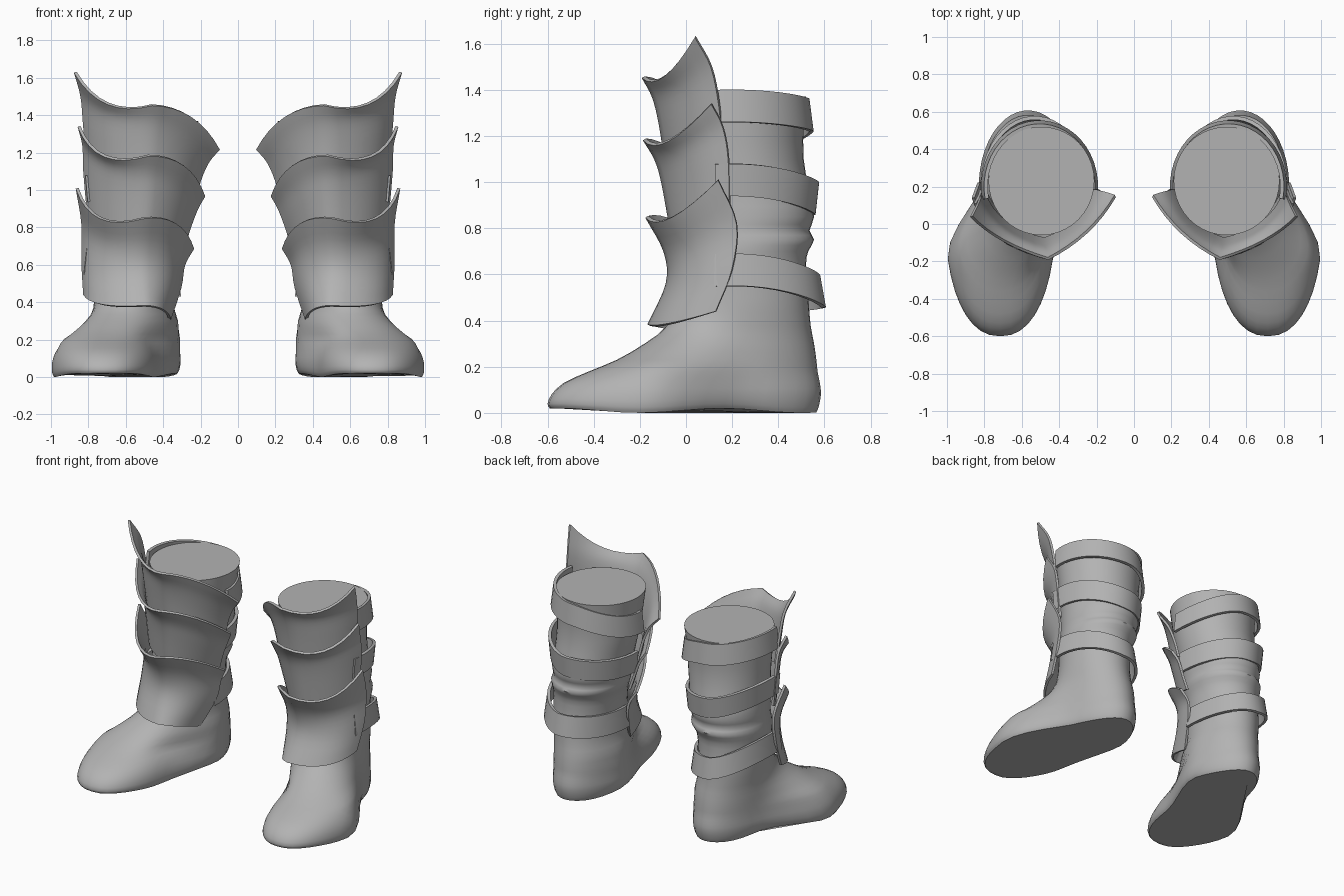
import bpy
import bmesh
from math import sin, cos, pi, radians
from mathutils import Vector

cube = bpy.data.objects.get("Cube")
if cube:
    bpy.data.objects.remove(cube, do_unlink=True)

grey = bpy.data.materials.new("plain grey")
grey.use_nodes = True
grey.diffuse_color = (0.45, 0.45, 0.45, 1)
grey.node_tree.nodes["Principled BSDF"].inputs["Base Color"].default_value = (0.45, 0.45, 0.45, 1)


def clamp(t):
    return max(0.0, min(1.0, t))


def lerp(a, b, t):
    return a + (b - a) * t


def spline(points, t):
    """Smooth curve through the points, t from zero to one."""
    pts = [Vector(p) for p in points]
    last = len(pts) - 1
    i = min(int(t * last), last - 1)
    f = t * last - i
    p1, p2 = pts[i], pts[i + 1]
    p0 = pts[i - 1] if i else p1 * 2 - p2
    p3 = pts[i + 2] if i + 2 <= last else p2 * 2 - p1
    return p1 + f / 2 * ((p2 - p0) + f * ((2 * p0 - 5 * p1 + 4 * p2 - p3)
                         + f * (3 * p1 - p0 - 3 * p2 + p3)))


def build(name, rows, closed=False, thickness=0.0):
    """Skin a grid of points, thicken it, mirror it to the other foot."""
    bm = bmesh.new()
    grid = [[bm.verts.new(p) for p in row] for row in rows]
    for a, b in zip(grid, grid[1:]):
        for j in range(len(a) if closed else len(a) - 1):
            k = (j + 1) % len(a)
            bm.faces.new((a[j], a[k], b[k], b[j]))
    if closed:
        bm.faces.new(grid[0][::-1])
        bm.faces.new(grid[-1])
        bmesh.ops.recalc_face_normals(bm, faces=bm.faces)
    mesh = bpy.data.meshes.new(name)
    bm.to_mesh(mesh)
    bm.free()
    mesh.materials.append(grey)
    obj = bpy.data.objects.new(name, mesh)
    bpy.context.collection.objects.link(obj)
    bpy.ops.object.select_all(action="DESELECT")
    obj.select_set(True)
    bpy.context.view_layer.objects.active = obj
    if thickness:
        solid = obj.modifiers.new("thickness", "SOLIDIFY")
        solid.thickness = thickness
        solid.offset = 0
    obj.modifiers.new("other foot", "MIRROR").use_mirror_merge = False
    for mod in list(obj.modifiers):
        bpy.ops.object.modifier_apply(modifier=mod.name)
    bpy.ops.object.shade_smooth_by_angle(angle=radians(50))


# Boot body: level slices as (height, front y, back y, half width, leg centre x)
slices = [
    (0.00, -0.59, 0.565, 0.28, 0.55), (0.025, -0.60, 0.575, 0.292, 0.55),
    (0.08, -0.58, 0.585, 0.292, 0.55), (0.13, -0.53, 0.58, 0.28, 0.55),
    (0.18, -0.42, 0.57, 0.265, 0.55), (0.23, -0.30, 0.565, 0.25, 0.55),
    (0.30, -0.18, 0.555, 0.235, 0.55), (0.38, -0.08, 0.54, 0.215, 0.56),
    (0.50, -0.03, 0.53, 0.212, 0.56), (0.64, -0.01, 0.52, 0.22, 0.555),
    (0.70, -0.01, 0.53, 0.23, 0.55), (0.75, -0.01, 0.555, 0.238, 0.54),
    (0.79, -0.01, 0.535, 0.235, 0.535), (0.85, -0.01, 0.555, 0.242, 0.53),
    (0.95, -0.02, 0.535, 0.245, 0.52), (1.10, -0.03, 0.51, 0.26, 0.505),
    (1.25, -0.05, 0.51, 0.272, 0.50), (1.37, -0.06, 0.52, 0.283, 0.495),
]


def boot_slice(t, sides=40):
    z, front, back = spline([s[:3] for s in slices], t)
    half, leg_x = spline([s[3:] for s in slices], t)
    on_leg = clamp((z - 0.2) / 0.25)
    heel = lerp(0.87, 0.96, clamp(z / 0.2))
    ring = []
    for n in range(sides):
        ang = 2 * pi * n / sides
        y = lerp(front, back, (1 + cos(ang)) / 2)
        turn = clamp((0.3 - y) / 0.5)
        turn = turn * turn * (3 - 2 * turn)
        width = half * lerp(lerp(heel, 1, turn), 1, on_leg)
        blunt = lerp(lerp(1, 0.87, turn), 1, on_leg)
        side = 1 if sin(ang) > 0 else -1
        x = lerp(0.54 + 0.175 * turn, leg_x, on_leg)
        x += side * width * abs(sin(ang)) ** blunt
        lift = 0.01 * (1 - cos(2 * pi * (y + 0.2) / 0.7)) * max(0, 1 - z / 0.1)
        ring.append((x, y, z + lift))
    return ring


count = 2 * (len(slices) - 1)
build("boots", [boot_slice(n / count) for n in range(count + 1)], closed=True)


# Shin plates: inner edge, front ridge and outer edge curves from top to bottom,
# then how far the sides bow out at the top and at the bottom
plates = {
    "upper_shin_plates": (
        [(0.10, 0.15, 1.22), (0.16, 0.17, 1.15), (0.205, 0.18, 1.05), (0.23, 0.19, 0.94)],
        [(0.46, -0.185, 1.455), (0.47, -0.14, 1.37), (0.48, -0.11, 1.25), (0.48, -0.08, 1.05)],
        [(0.87, 0.04, 1.63), (0.835, 0.11, 1.5), (0.82, 0.145, 1.33), (0.80, 0.16, 1.15)],
        0.3, 0.55),
    "middle_shin_plates": (
        [(0.18, 0.18, 0.97), (0.22, 0.20, 0.90), (0.255, 0.20, 0.81), (0.29, 0.21, 0.70)],
        [(0.48, -0.18, 1.185), (0.49, -0.13, 1.1), (0.49, -0.10, 1.0), (0.50, -0.06, 0.78)],
        [(0.85, 0.11, 1.34), (0.825, 0.16, 1.24), (0.82, 0.185, 1.1), (0.80, 0.19, 0.87)],
        0.5, 0.55),
    "lower_shin_plates": (
        [(0.24, 0.20, 0.69), (0.29, 0.22, 0.60), (0.31, 0.20, 0.48), (0.365, 0.10, 0.31)],
        [(0.51, -0.17, 0.85), (0.52, -0.09, 0.70), (0.52, -0.08, 0.56), (0.50, -0.16, 0.38)],
        [(0.86, 0.14, 1.01), (0.83, 0.22, 0.82), (0.83, 0.20, 0.62), (0.82, 0.13, 0.44)],
        0.55, 0.75),
}


def half_row(edge, ridge, bulge, sag, steps=8):
    """Bowed line from a side edge to the ridge."""
    middle = (edge + ridge) / 2
    corner = Vector((edge.x, ridge.y, middle.z))
    ctrl = middle.lerp(corner, bulge) + Vector((0, 0, sag))
    return [edge.lerp(ctrl, t).lerp(ctrl.lerp(ridge, t), t)
            for t in [n / steps for n in range(steps + 1)]]


for name, (inner, ridge, outer, top_bow, low_bow) in plates.items():
    rows = []
    for n in range(13):
        v = n / 12
        mid = spline(ridge, v)
        bulge = lerp(top_bow, low_bow, sin(v * pi / 2))
        fade = (1 - v) ** 2 + 0.3 * v * v
        left = half_row(spline(inner, v), mid, bulge, 0.11 * fade)
        right = half_row(spline(outer, v), mid, bulge, -0.16 * fade)
        rows.append(left + right[-2::-1])
    build(name, rows, thickness=0.016)


# Straps round the calf: centre x, half width, back y, heights at outer, back, inner, flare
straps = {
    "upper_straps": (0.505, 0.295, 0.535, (1.33, 1.29, 1.19), 0.008),
    "middle_straps": (0.53, 0.275, 0.56, (1.01, 0.93, 0.90), -0.006),
    "lower_straps": (0.567, 0.245, 0.585, (0.62, 0.525, 0.50), 0.008),
}
for name, (cx, half, back, heights, flare) in straps.items():
    rows = []
    for side in (1, -1):
        row = []
        for n in range(25):
            ang = lerp(-0.2, pi + 0.05, n / 24)
            reach = 1 - side * flare / half
            end = heights[0] if cos(ang) > 0 else heights[2]
            z = lerp(heights[1], end, abs(cos(ang)) ** 1.5)
            row.append((cx + half * reach * cos(ang),
                        0.2 + (back - 0.2) * reach * sin(ang), z + side * 0.07))
        rows.append(row)
    build(name, rows, thickness=0.02)
